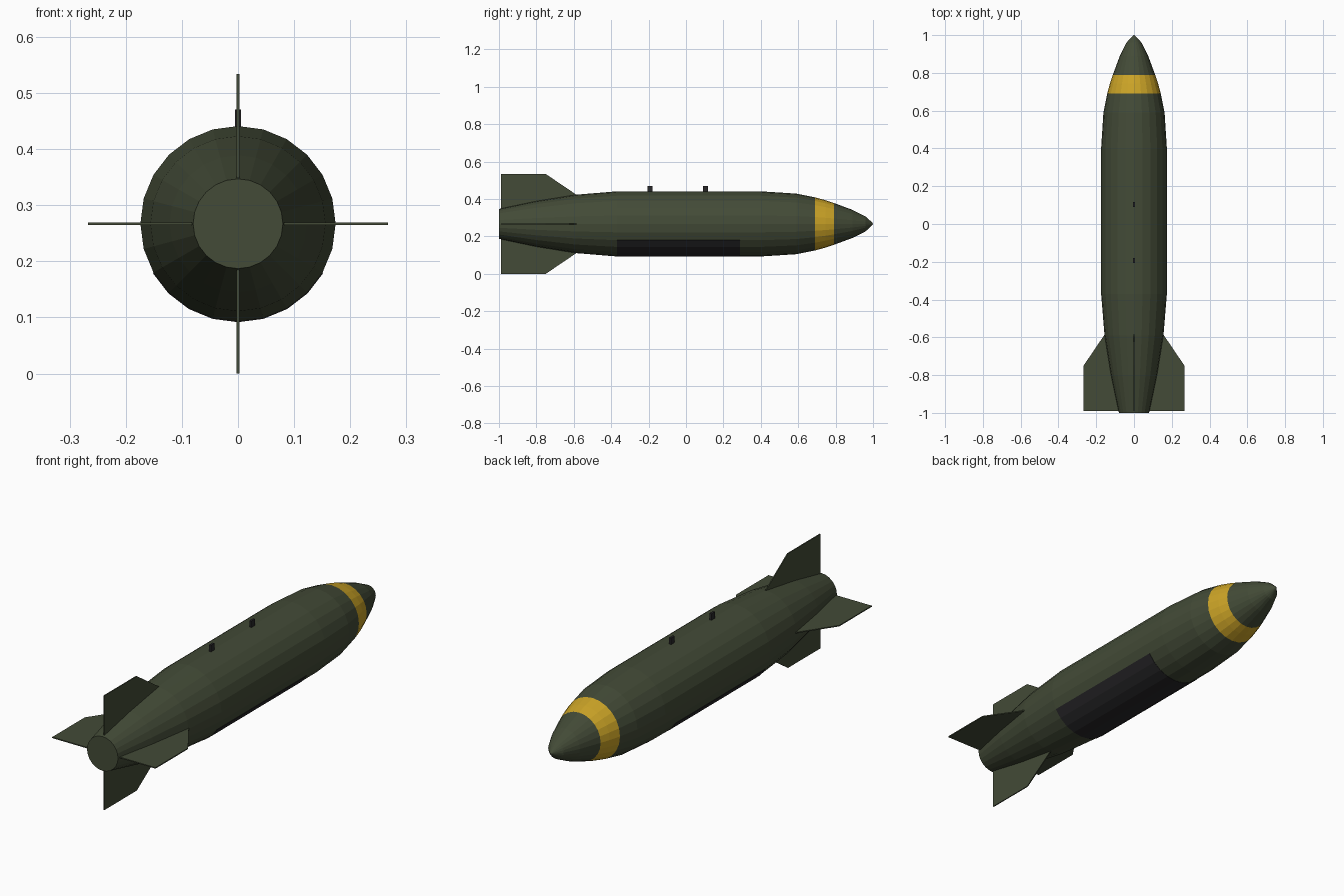
import bpy, bmesh, math

if "Cube" in bpy.data.objects:
    bpy.data.objects.remove(bpy.data.objects["Cube"])

CZ = 0.267   # height of the long axis
SIDES = 24


def material(name, rgb):
    m = bpy.data.materials.new(name)
    m.diffuse_color = (*rgb, 1)
    m.use_nodes = True
    m.node_tree.nodes["Principled BSDF"].inputs["Base Color"].default_value = m.diffuse_color
    return m


olive = material("olive green", (0.056, 0.070, 0.038))
yellow = material("band yellow", (0.60, 0.37, 0.02))
dark = material("dark grey", (0.021, 0.020, 0.022))


def finish(name, bm, *mats):
    bmesh.ops.recalc_face_normals(bm, faces=bm.faces)
    me = bpy.data.meshes.new(name)
    bm.to_mesh(me)
    bm.free()
    for m in mats:
        me.materials.append(m)
    ob = bpy.data.objects.new(name, me)
    bpy.context.collection.objects.link(ob)
    return ob


def ring_point(r, y, a):
    return (r * math.sin(a), y, CZ + r * math.cos(a))


# body: lathed profile (y, radius) along the y axis, with a painted nose band
profile = [(-1, 0.08), (-0.8, 0.122), (-0.59, 0.156), (-0.37, 0.174), (0.40, 0.174),
           (0.59, 0.162), (0.69, 0.142), (0.745, 0.127), (0.79, 0.112),
           (0.89, 0.075), (0.96, 0.04), (0.997, 0.006)]
bm = bmesh.new()
rings = [[bm.verts.new(ring_point(r, y, 2 * math.pi * i / SIDES)) for i in range(SIDES)]
         for y, r in profile]
for a, b in zip(rings, rings[1:]):
    for i in range(SIDES):
        j = (i + 1) % SIDES
        bm.faces.new((a[i], a[j], b[j], b[i]))
bm.faces.new(rings[0])
tip = bm.verts.new((0, 1, CZ))
for i in range(SIDES):
    bm.faces.new((rings[-1][i], rings[-1][(i + 1) % SIDES], tip))
for f in bm.faces:
    if 0.69 < f.calc_center_median().y < 0.79:
        f.material_index = 1
finish("body", bm, olive, yellow)

# belly panel: thin curved plate hugging the lower third
bm = bmesh.new()
rows = []
for i in range(9):
    a = math.radians(120 + 15 * i)
    rows.append([bm.verts.new(ring_point(r, y, a))
                 for y, r in ((-0.37, 0.1725), (-0.37, 0.1755), (0.29, 0.1755), (0.29, 0.1725))])
for a, b in zip(rows, rows[1:]):
    for k in range(4):
        n = (k + 1) % 4
        bm.faces.new((a[k], a[n], b[n], b[k]))
bm.faces.new(rows[0])
bm.faces.new(rows[-1])
finish("belly_panel", bm, dark)

# four tail fins: one outline turned around the axis
outline = [(0.06, -0.99), (0.267, -0.99), (0.267, -0.75), (0.152, -0.58), (0.06, -0.58)]
for n, name in enumerate(("top_fin", "right_fin", "bottom_fin", "left_fin")):
    bm = bmesh.new()
    sides = [[bm.verts.new((t, y, r)) for r, y in outline] for t in (-0.0025, 0.0025)]
    bm.faces.new(sides[0])
    bm.faces.new(sides[1])
    for i in range(len(outline)):
        j = (i + 1) % len(outline)
        bm.faces.new((sides[0][i], sides[0][j], sides[1][j], sides[1][i]))
    fin = finish(name, bm, olive)
    fin.location.z = CZ
    fin.rotation_euler.y = n * math.pi / 2

# hanging lugs on top
for name, y in (("rear_lug", -0.193), ("front_lug", 0.104)):
    bm = bmesh.new()
    bmesh.ops.create_cube(bm, size=1)
    bmesh.ops.scale(bm, vec=(0.01, 0.027, 0.04), verts=bm.verts)
    lug = finish(name, bm, dark)
    lug.location = (0, y, 0.451)
